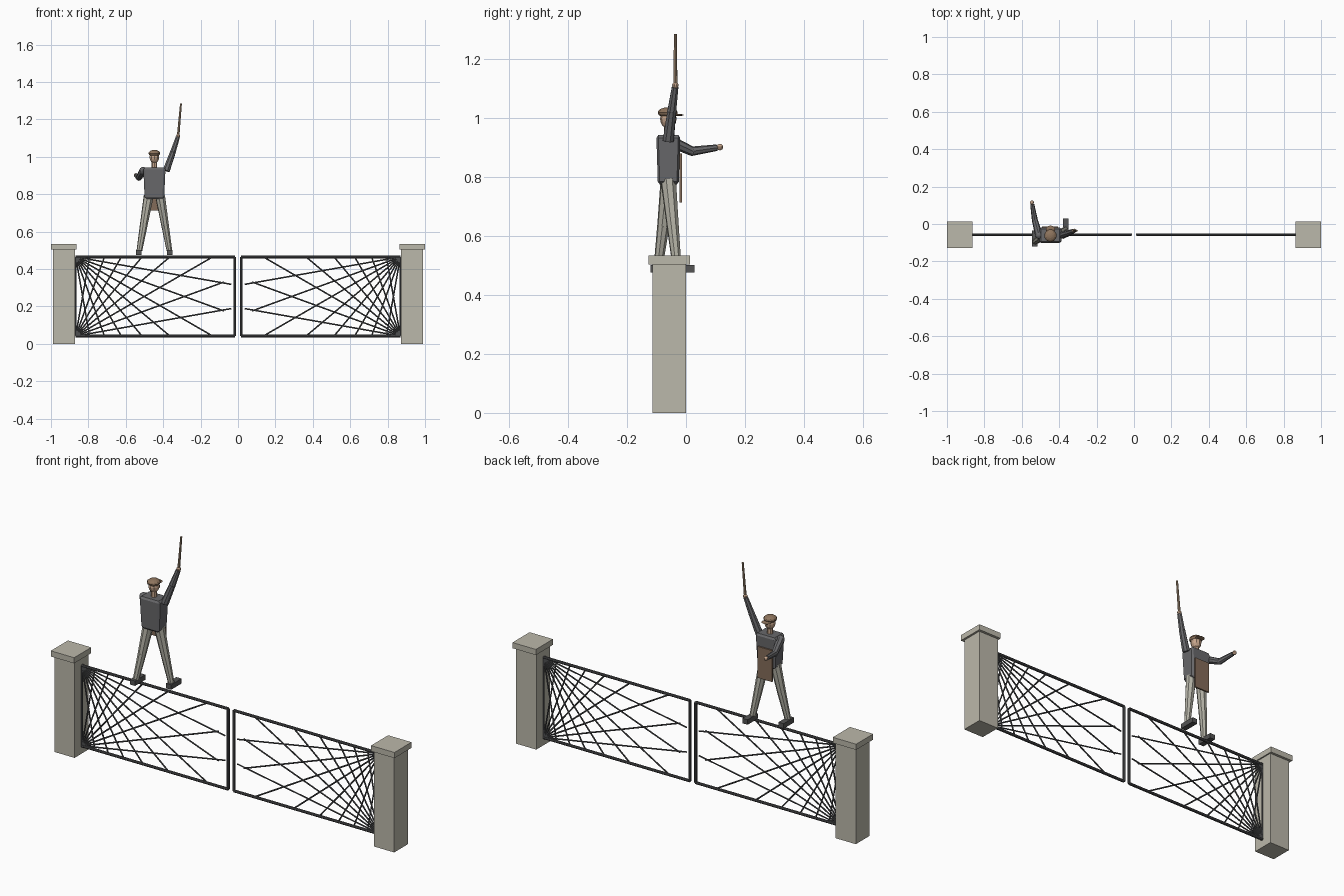
import bpy, math
from mathutils import Vector

if "Cube" in bpy.data.objects:
    bpy.data.objects.remove(bpy.data.objects["Cube"], do_unlink=True)


def material(name, rgb):
    m = bpy.data.materials.new(name)
    m.use_nodes = True
    m.diffuse_color = (*rgb, 1)
    m.node_tree.nodes["Principled BSDF"].inputs["Base Color"].default_value = (*rgb, 1)
    return m


stone = material("warm grey stone", (0.5, 0.48, 0.405))
iron = material("dark iron", (0.075, 0.077, 0.08))
jacket = material("charcoal cloth", (0.14, 0.14, 0.147))
trouser = material("grey trouser cloth", (0.46, 0.45, 0.385))
leather = material("dark shoe leather", (0.09, 0.09, 0.09))
skin = material("skin", (0.58, 0.39, 0.27))
felt = material("brown cap cloth", (0.27, 0.175, 0.11))
hide = material("brown apron hide", (0.23, 0.15, 0.1))
wood = material("light wood", (0.42, 0.3, 0.2))


def finish(name, mat):
    o = bpy.context.object
    o.name = name
    o.data.materials.append(mat)
    return o


def box(name, mat, centre, size):
    bpy.ops.mesh.primitive_cube_add(size=1, location=centre)
    o = finish(name, mat)
    o.scale = size
    return o


def rod(name, mat, a, b, r1, r2=None, sides=8):
    a, b = Vector(a), Vector(b)
    d = b - a
    bpy.ops.mesh.primitive_cone_add(vertices=sides, radius1=r1, radius2=r1 if r2 is None else r2,
                                    depth=d.length, location=(a + b) / 2,
                                    rotation=d.to_track_quat("Z", "Y").to_euler())
    return finish(name, mat)


def ball(name, mat, centre, size, segments=10, rings=8):
    bpy.ops.mesh.primitive_uv_sphere_add(segments=segments, ring_count=rings, radius=1, location=centre)
    o = finish(name, mat)
    o.scale = size
    return o


# Gate: posts, frames and fans of bars, mirrored about x = 0
GY = -0.057
LOW, HIGH, HINGE, MEET = 0.042, 0.465, 0.868, 0.017
for s, side in ((1, "left"), (-1, "right")):
    box(side + "_post", stone, (s * 0.93, GY, 0.2525), (0.118, 0.115, 0.505))
    box(side + "_post_cap", stone, (s * 0.932, GY, 0.519), (0.136, 0.142, 0.03))
    corners = [(s * x, GY, z) for x, z in ((HINGE, LOW), (MEET, LOW), (MEET, HIGH), (HINGE, HIGH))]
    for i, part in enumerate(("bottom_rail", "meeting_stile", "top_rail", "hinge_stile")):
        r = 0.004 if part == "hinge_stile" else 0.0075
        rod(f"{side}_{part}", iron, corners[i], corners[(i + 1) % 4], r)
    for z, v, level in ((LOW, 1, "lower"), (HIGH, -1, "upper")):
        for step in range(1, 9):
            ang = math.radians(10 * step)
            length = min(0.845, (HIGH - LOW) / math.sin(ang))
            end = (s * (HINGE - length * math.cos(ang)), GY, z + v * length * math.sin(ang))
            rod(f"{side}_{level}_fan_bar_{step}", iron, (s * HINGE, GY, z), end, 0.004, sides=6)

# Figure standing on the gate, facing the back
FX, FY = -0.447, -0.06
for s, side, hip_y, knee_y, foot_y in ((-1, "far", -0.06, -0.077, -0.094), (1, "near", -0.06, -0.045, -0.031)):
    hip = (FX + s * 0.031, hip_y, 0.79)
    knee = (FX + s * 0.057, knee_y, 0.635)
    ankle = (FX + s * 0.08, foot_y, 0.5)
    rod(side + "_thigh", trouser, hip, knee, 0.027, 0.021)
    rod(side + "_shin", trouser, knee, ankle, 0.021, 0.0155)
    box(side + "_shoe", leather, (FX + s * 0.083, foot_y + 0.017, 0.489), (0.03, 0.087, 0.026))

# Torso: tapered block with bevelled corners
bpy.ops.mesh.primitive_cone_add(vertices=4, radius1=0.075, radius2=0.086, depth=0.168,
                                location=(FX, FY, 0.859), rotation=(0, 0, math.pi / 4))
torso = finish("jacket_body", jacket)
bpy.ops.object.transform_apply(location=False, rotation=True, scale=False)
torso.scale = (0.98, 0.67, 1)
bevel = torso.modifiers.new("corner_bevel", "BEVEL")
bevel.width = 0.01
bevel.segments = 1
box("apron_panel", hide, (FX - 0.002, -0.018, 0.797), (0.086, 0.009, 0.165))

# Head and cap
rod("neck", skin, (FX, FY, 0.93), (FX, FY, 0.985), 0.015)
ball("head", skin, (FX, FY, 0.998), (0.027, 0.028, 0.033))
ball("cap_crown", felt, (FX, FY - 0.002, 1.019), (0.033, 0.034, 0.018))
ball("cap_brim", felt, (FX, FY + 0.03, 1.011), (0.025, 0.022, 0.004))

# Raised arm with baton
shoulder, elbow, wrist = (-0.384, -0.06, 0.925), (-0.348, -0.048, 1.025), (-0.322, -0.037, 1.105)
rod("raised_upper_arm", jacket, shoulder, elbow, 0.02, 0.016)
rod("raised_forearm", jacket, elbow, wrist, 0.016, 0.012)
ball("raised_elbow", jacket, elbow, (0.016,) * 3)
ball("raised_hand", skin, (-0.32, -0.036, 1.112), (0.011,) * 3)
rod("baton", wood, (-0.321, -0.036, 1.1), (-0.305, -0.036, 1.285), 0.007, 0.005)

# Arm reaching forward
shoulder, elbow, wrist = (-0.508, -0.06, 0.925), (-0.53, 0.02, 0.888), (-0.544, 0.105, 0.9)
rod("reaching_upper_arm", jacket, shoulder, elbow, 0.021, 0.016)
rod("reaching_forearm", jacket, elbow, wrist, 0.016, 0.011)
ball("reaching_shoulder", jacket, shoulder, (0.021,) * 3)
ball("reaching_elbow", jacket, elbow, (0.016,) * 3)
ball("reaching_hand", skin, (-0.546, 0.115, 0.902), (0.011,) * 3)
